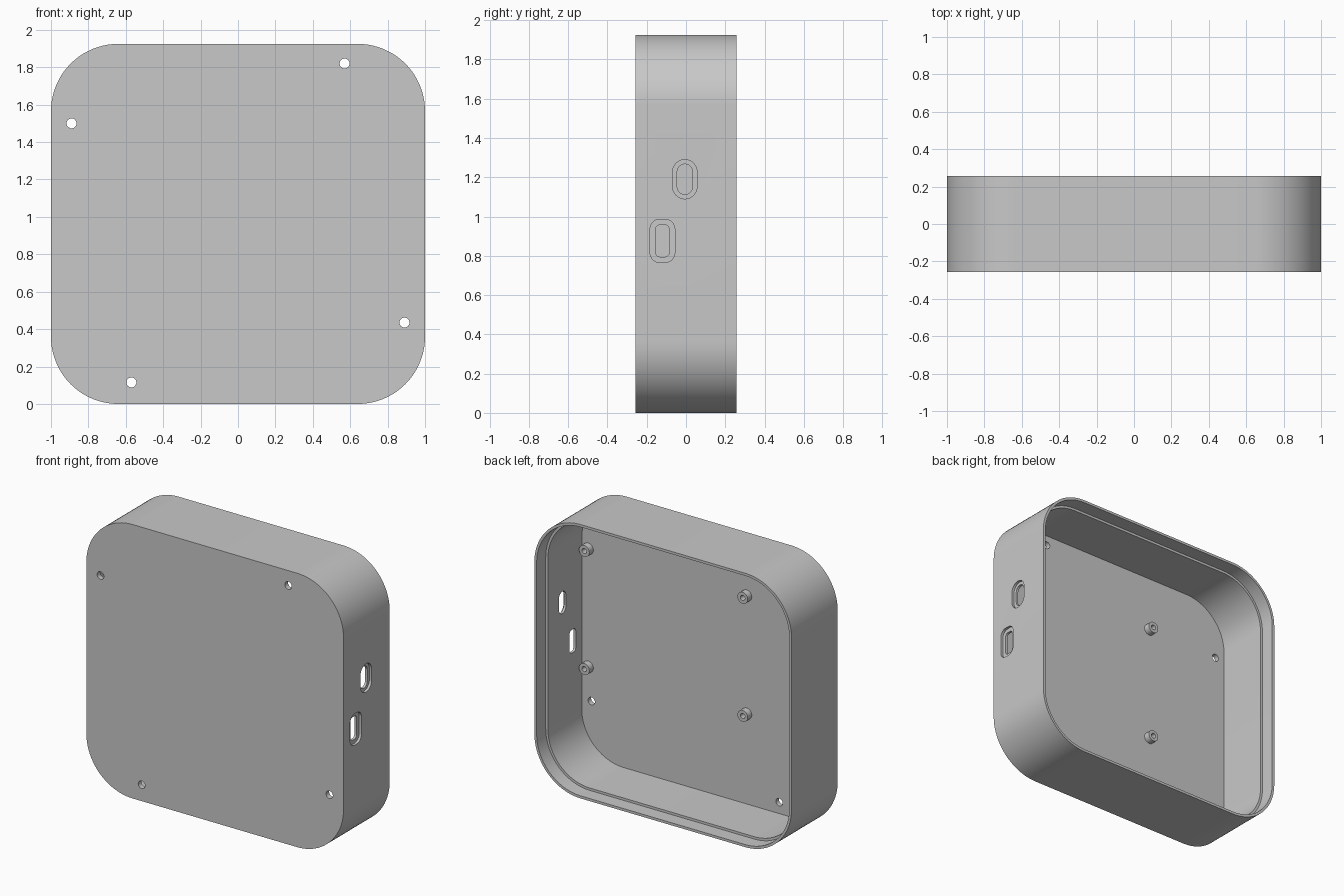
import bpy, bmesh, math

cube = bpy.data.objects.get("Cube")
if cube:
    bpy.data.objects.remove(cube, do_unlink=True)

# Single plain material
grey = bpy.data.materials.new("light_grey")
grey.use_nodes = True
colour = (0.58, 0.58, 0.58, 1)
grey.diffuse_color = colour
grey.node_tree.nodes["Principled BSDF"].inputs["Base Color"].default_value = colour


def rounded_rect(w, h, r, seg):
    """Outline of a rounded rectangle, counter-clockwise."""
    pts = []
    for k, (sx, sy) in enumerate([(1, 1), (-1, 1), (-1, -1), (1, -1)]):
        for i in range(seg + 1):
            a = math.pi / 2 * (k + i / seg)
            pts.append((sx * (w / 2 - r) + r * math.cos(a),
                        sy * (h / 2 - r) + r * math.sin(a)))
    return pts


def loft(name, centre, w, h, r, stations, side=False, seg=8):
    """Closed solid through (inset, depth) stations, along y or (side) along x."""
    bm = bmesh.new()
    rings = []
    for inset, depth in stations:
        ring = []
        for u, v in rounded_rect(w - 2 * inset, h - 2 * inset, r - inset, seg):
            u, v = u + centre[0], v + centre[1]
            ring.append(bm.verts.new((depth, u, v) if side else (u, depth, v)))
        rings.append(ring)
    for a, b in zip(rings, rings[1:]):
        for i in range(len(a)):
            j = (i + 1) % len(a)
            bm.faces.new((a[i], a[j], b[j], b[i]))
    bm.faces.new(rings[0])
    bm.faces.new(rings[-1])
    bmesh.ops.remove_doubles(bm, verts=bm.verts, dist=1e-5)
    bmesh.ops.recalc_face_normals(bm, faces=bm.faces)
    mesh = bpy.data.meshes.new(name)
    bm.to_mesh(mesh)
    bm.free()
    mesh.materials.append(grey)
    obj = bpy.data.objects.new(name, mesh)
    bpy.context.collection.objects.link(obj)
    return obj


def activate(obj):
    bpy.ops.object.select_all(action='DESELECT')
    obj.select_set(True)
    bpy.context.view_layer.objects.active = obj


# Open-backed case with a recessed ledge around the rim
H, D, WALL, LIP = 1.925, 0.256, 0.035, 0.018
FLOOR = -D + WALL
case = loft("case", (0, H / 2), 2, H, 0.36,
            [(0, -D), (0, D), (LIP, D), (LIP, 0.155), (WALL, 0.155), (WALL, FLOOR)],
            seg=20)

# Screw holes through the front, then two stepped port openings in the left wall
cutters = []
for x, z in [(0.57, 1.82), (-0.89, 1.5), (0.89, 0.435), (-0.57, 0.115)]:
    cutters.append(loft("screw_hole_cutter", (x, z), 0.053, 0.053, 0.0265,
                        [(0, -0.4), (0, -0.15)]))
for y, z, w, h, r, inset in [(-0.006, 1.19, 0.124, 0.2, 0.062, 0.023),
                             (-0.12, 0.876, 0.126, 0.22, 0.05, 0.029)]:
    cutters.append(loft("port_cutter", (y, z), w, h, r,
                        [(0, 1.05), (0, 0.982), (inset, 0.982), (inset, 0.9)],
                        side=True))
activate(case)
for cutter in cutters:
    cutter.hide_render = True
    mod = case.modifiers.new("cut", 'BOOLEAN')
    mod.operation = 'DIFFERENCE'
    mod.solver = 'EXACT'
    mod.object = cutter
    bpy.ops.object.modifier_apply(modifier=mod.name)
    bpy.data.objects.remove(cutter, do_unlink=True)

# Hollow board standoffs on the inside floor
parts = [case]
for x in (-0.317, 0.915):
    for z in (0.67, 1.5):
        parts.append(loft("standoff", (x, z), 0.08, 0.08, 0.04,
                          [(0, FLOOR - 0.01), (0, FLOOR + 0.045),
                           (0.022, FLOOR + 0.045), (0.022, FLOOR + 0.002)]))

for part in parts:
    activate(part)
    bpy.ops.object.shade_smooth_by_angle(angle=math.radians(30))
